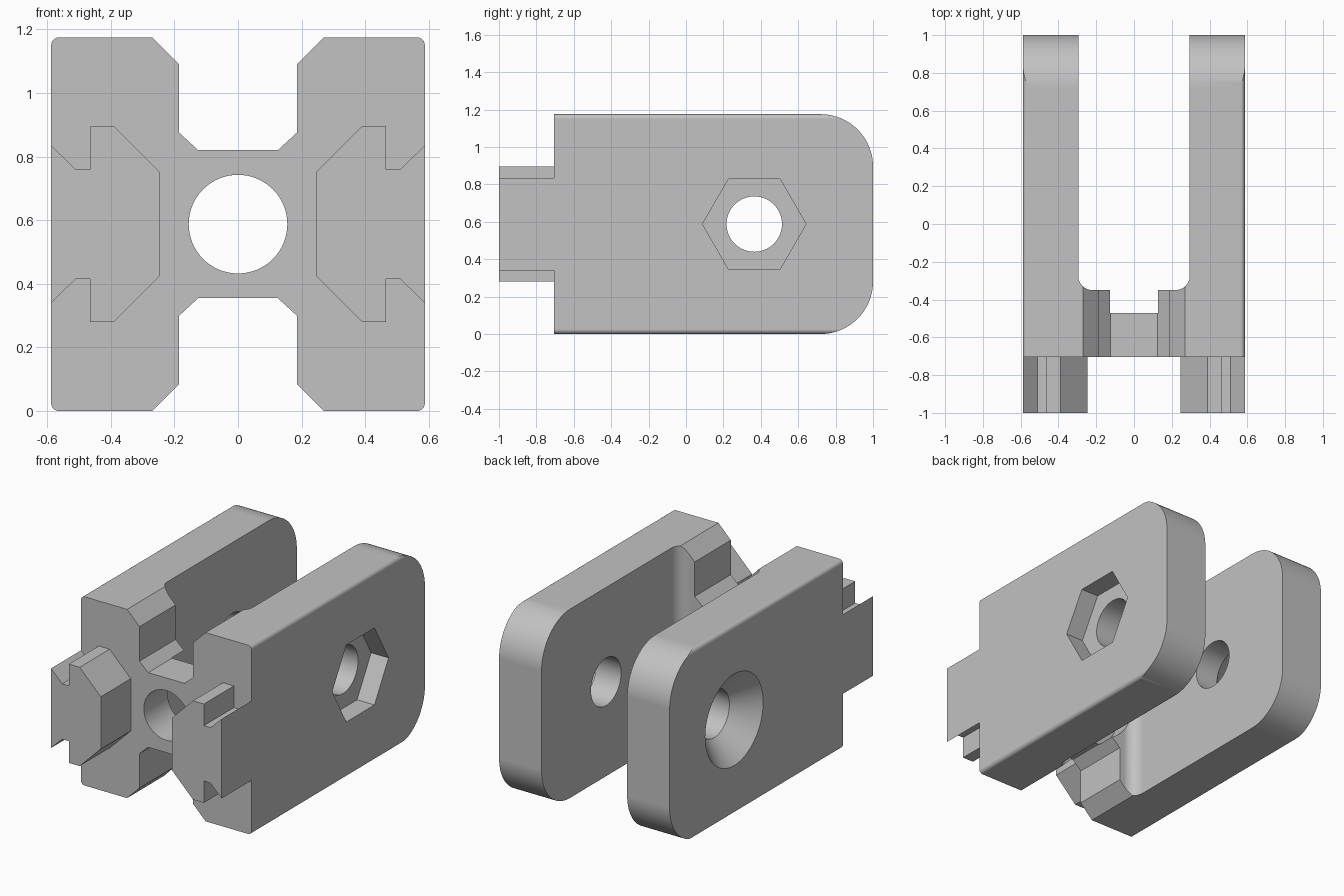
import bpy, bmesh, math
from mathutils import Matrix, Vector

if "Cube" in bpy.data.objects:
    bpy.data.objects.remove(bpy.data.objects["Cube"], do_unlink=True)

W = 0.5875          # half width, also the height of the centre line
H = 2 * W
FACE = -0.705       # front face of the body
PIN_Y = 0.365       # cross hole position
PIN_R = 0.148

grey = bpy.data.materials.new("plain grey")
grey.use_nodes = True
grey.diffuse_color = (0.54, 0.54, 0.54, 1)
grey.node_tree.nodes["Principled BSDF"].inputs["Base Color"].default_value = grey.diffuse_color


def arc(cx, cy, r, start, end, n):
    angles = [math.radians(start + (end - start) * i / n) for i in range(n + 1)]
    return [(cx + r * math.cos(a), cy + r * math.sin(a)) for a in angles]


def finish(name, bm):
    bmesh.ops.recalc_face_normals(bm, faces=bm.faces)
    mesh = bpy.data.meshes.new(name)
    bm.to_mesh(mesh)
    bm.free()
    mesh.materials.append(grey)
    ob = bpy.data.objects.new(name, mesh)
    bpy.context.collection.objects.link(ob)
    return ob


def prism(name, points, axis, lo, hi):
    """Extrude a 2D outline along one axis."""
    place = {"x": lambda u, v, t: (t, u, v),
             "y": lambda u, v, t: (u, t, v),
             "z": lambda u, v, t: (u, v, t)}[axis]
    bm = bmesh.new()
    face = bm.faces.new([bm.verts.new(place(u, v, lo)) for u, v in points])
    out = bmesh.ops.extrude_face_region(bm, geom=[face], use_keep_orig=True)
    verts = [g for g in out["geom"] if isinstance(g, bmesh.types.BMVert)]
    bmesh.ops.translate(bm, verts=verts, vec=Vector(place(0, 0, hi - lo)))
    return finish(name, bm)


def cone(name, r1, r2, lo, hi):
    """Tapered cutter along x at the cross hole."""
    bm = bmesh.new()
    turn = Matrix.Translation(((lo + hi) / 2, PIN_Y, W)) @ Matrix.Rotation(math.pi / 2, 4, "Y")
    bmesh.ops.create_cone(bm, cap_ends=True, segments=64, radius1=r1, radius2=r2,
                          depth=hi - lo, matrix=turn)
    return finish(name, bm)


def activate(ob):
    bpy.ops.object.select_all(action="DESELECT")
    ob.select_set(True)
    bpy.context.view_layer.objects.active = ob


def cut(ob, cutter):
    mod = ob.modifiers.new("cut", "BOOLEAN")
    mod.operation, mod.solver, mod.object = "DIFFERENCE", "EXACT", cutter
    activate(ob)
    bpy.ops.object.modifier_apply(modifier=mod.name)
    bpy.data.objects.remove(cutter, do_unlink=True)


def flip_u(points):
    return [(-u, v) for u, v in reversed(points)]


def flip_v(points):
    return [(u, H - v) for u, v in reversed(points)]


# Body: front outline with notches above and below, extruded to the back
corner = arc(W - 0.025, H - 0.025, 0.025, 0, 90, 6)
notch = [(0.27, H), (0.185, 1.09), (0.185, 0.875), (0.125, 0.82)]
quarter = corner + notch
upper = quarter + flip_u(quarter)
body = prism("clevis_body", upper + flip_v(upper), "y", FACE, 1)

# Open slot between the two arms, with rounded inner corners
half_slot = [(0.295, 1.2)] + flip_u(arc(-0.22, -0.275, 0.075, 180, 270, 10))[::-1]
cut(body, prism("slot_cutter", half_slot + flip_u(half_slot), "z", -0.2, 1.4))

# Large rounded corners at the back of the arms
R = 0.28
back = arc(1 - R, H - R, R, 90, 0, 20) + [(1.1, H - R), (1.1, 1.3), (1 - R, 1.3)]
for outline in (back, flip_v(back)):
    cut(body, prism("corner_cutter", outline, "x", -0.8, 0.8))

# Centre bore and the wider recess behind it
cut(body, prism("bore_cutter", arc(0, W, 0.155, 0, 354.375, 63), "y", -0.9, 0.2))
cut(body, prism("recess_cutter", arc(0, W, 0.267, 0, 354.375, 63), "y", -0.47, 0.1))

# Cross hole, hexagonal nut pocket and countersink
cut(body, cone("pin_cutter", PIN_R, PIN_R, -0.8, 0.8))
cut(body, prism("nut_cutter", arc(PIN_Y, W, 0.277, 0, 300, 5), "x", W - 0.12, 0.7))
cut(body, cone("countersink_cutter", 0.305, 0.128, -W - 0.02, -W + 0.157))

# Keyed tabs on the front
half_tab = [(0.245, 0.75), (0.39, 0.895), (0.465, 0.895), (0.465, 0.76), (0.51, 0.76), (W, 0.835)]
tab = half_tab + flip_v(half_tab)
parts = [body,
         prism("left_tab", tab, "y", -1, FACE),
         prism("right_tab", flip_u(tab), "y", -1, FACE)]

for ob in parts:
    activate(ob)
    bpy.ops.object.shade_smooth_by_angle(angle=math.radians(25))
    weighted = ob.modifiers.new("even shading", "WEIGHTED_NORMAL")
    weighted.keep_sharp = True
